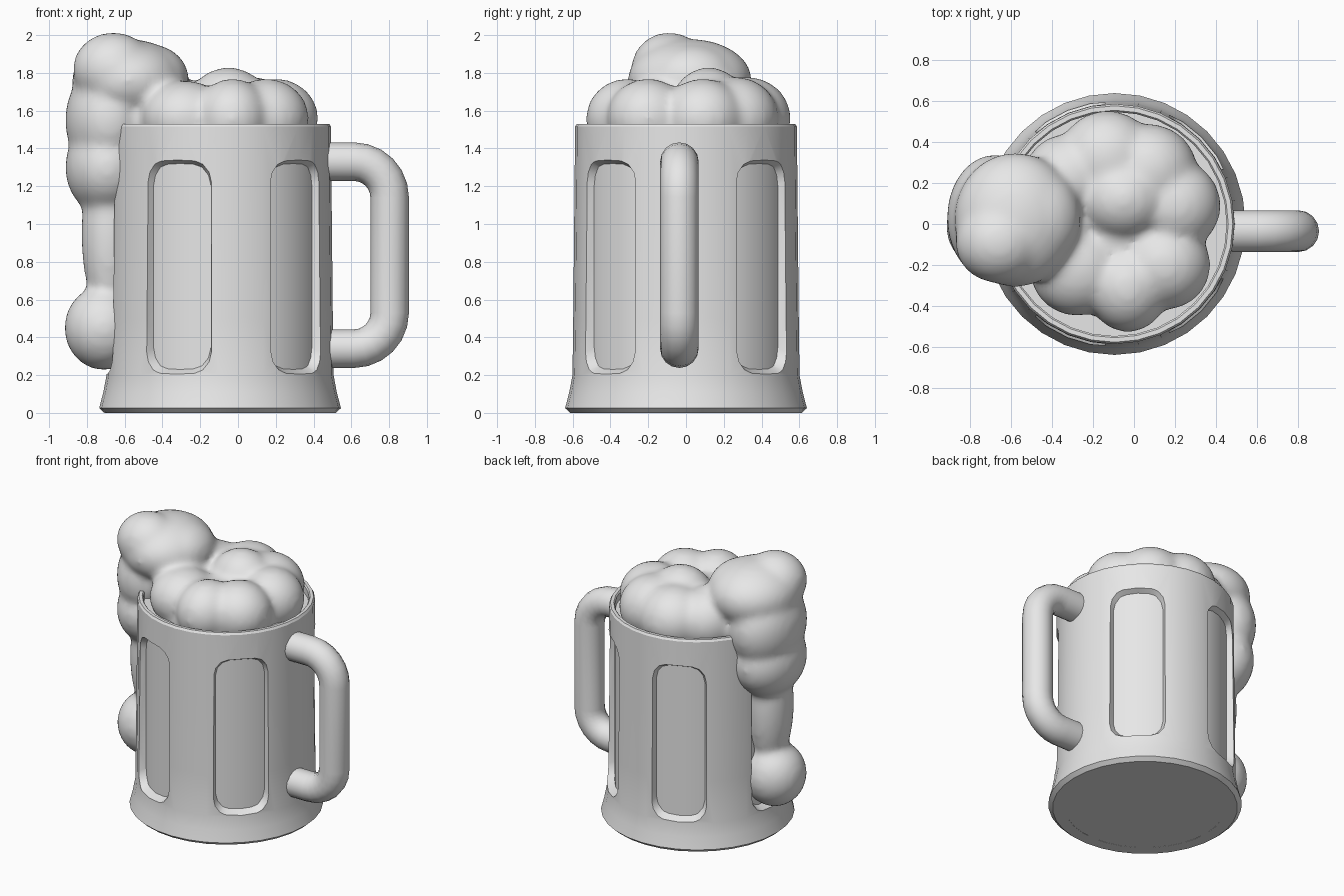
import bpy, bmesh, math
from mathutils import Vector, Matrix

if "Cube" in bpy.data.objects:
    bpy.data.objects.remove(bpy.data.objects["Cube"])

CX = -0.095          # mug axis
SEG = 32

grey = bpy.data.materials.new("plain grey")
grey.diffuse_color = (0.8, 0.8, 0.8, 1)
grey.use_nodes = True
grey.node_tree.nodes["Principled BSDF"].inputs["Base Color"].default_value = grey.diffuse_color


def make(name, bm):
    bmesh.ops.recalc_face_normals(bm, faces=bm.faces[:])
    me = bpy.data.meshes.new(name)
    bm.to_mesh(me)
    bm.free()
    ob = bpy.data.objects.new(name, me)
    bpy.context.collection.objects.link(ob)
    me.materials.append(grey)
    return ob


def select(ob):
    bpy.ops.object.select_all(action='DESELECT')
    ob.select_set(True)
    bpy.context.view_layer.objects.active = ob


def smooth(ob, deg=30):
    select(ob)
    bpy.ops.object.shade_smooth_by_angle(angle=math.radians(deg))


def bridge(bm, a, b):
    n = len(a)
    for i in range(n):
        j = (i + 1) % n
        bm.faces.new((a[i], a[j], b[j], b[i]))


def ring(bm, r, z):
    return [bm.verts.new((CX + r * math.cos(2 * math.pi * i / SEG),
                          r * math.sin(2 * math.pi * i / SEG), z)) for i in range(SEG)]


# mug wall: closed turned profile
profile = [(0.53, 0), (0.612, 0), (0.64, 0.025), (0.618, 0.11), (0.601, 0.2),
           (0.597, 0.5), (0.592, 1.0), (0.587, 1.515), (0.578, 1.53),
           (0.556, 1.53), (0.548, 1.52), (0.548, 0.1)]
bm = bmesh.new()
loops = [ring(bm, r, z) for r, z in profile]
for k in range(len(loops)):
    bridge(bm, loops[k], loops[(k + 1) % len(loops)])
mug = make("mug_wall", bm)

# panel cutters: tapered rounded slabs
bm = bmesh.new()


def slab_loop(bm, x, mat):
    w = 0.182 + 0.5 * (x - 0.56)
    h = 0.557 + 0.5 * (x - 0.575)
    c = 0.1
    pts = []
    for q, (sy, sz) in enumerate([(1, 1), (-1, 1), (-1, -1), (1, -1)]):
        for s in range(4):
            a = math.pi / 2 * (q + s / 3)
            pts.append((x, sy * (w - c) + c * math.cos(a),
                        0.775 + sz * (h - c) + c * math.sin(a)))
    return [bm.verts.new(mat @ Vector(p)) for p in pts]


for deg in (45, 112.5, 180, 247.5, 315):
    m = Matrix.Translation((CX, 0, 0)) @ Matrix.Rotation(math.radians(deg), 4, 'Z')
    a, b = slab_loop(bm, 0.46, m), slab_loop(bm, 0.7, m)
    bridge(bm, a, b)
    bm.faces.new(a)
    bm.faces.new(b)
cutter = make("panel_cutter", bm)
cutter.hide_render = True
mod = mug.modifiers.new("panels", 'BOOLEAN')
mod.operation = 'DIFFERENCE'
mod.solver = 'EXACT'
mod.object = cutter
select(mug)
bpy.ops.object.modifier_apply(modifier=mod.name)
bpy.data.objects.remove(cutter)
smooth(mug)

# drink filling the mug; its side forms the panel floors
bm = bmesh.new()
a, b = ring(bm, 0.551, 0.001), ring(bm, 0.551, 1.47)
bridge(bm, a, b)
bm.faces.new(a)
bm.faces.new(b)
smooth(make("mug_core", bm))

# handle: round tube along a bent path
path = [(0.44, 1.33)]
for k in range(7):
    t = math.pi / 2 * (1 - k / 6)
    path.append((0.613 + 0.19 * math.cos(t), 1.14 + 0.19 * math.sin(t)))
path += [(x, 1.67 - z) for x, z in reversed(path)]
bm = bmesh.new()
tube = []
for i, (x, z) in enumerate(path):
    p, n = path[max(i - 1, 0)], path[min(i + 1, len(path) - 1)]
    d = Vector((n[0] - p[0], 0, n[1] - p[1])).normalized()
    side = Vector((-d.z, 0, d.x))
    tube.append([bm.verts.new(Vector((x, -0.035, z)) + 0.102 * (
        side * math.cos(2 * math.pi * s / 16) + Vector((0, math.sin(2 * math.pi * s / 16), 0))))
        for s in range(16)])
for k in range(len(tube) - 1):
    bridge(bm, tube[k], tube[k + 1])
bm.faces.new(tube[0])
bm.faces.new(tube[-1])
smooth(make("handle", bm), 40)

# foam: overlapping blobs (centre, radii) fused and smoothed
blobs = [
    # head in the mug
    (0.20, 0.09, 1.56, .225, .225, .21), (0.15, -0.2, 1.56, .225, .22, .21),
    (-0.03, -0.31, 1.56, .2, .22, .21), (-0.28, -0.22, 1.56, .23, .23, .2),
    (-0.33, 0.2, 1.56, .22, .24, .22), (-0.13, 0.32, 1.56, .24, .235, .22),
    (0.07, 0.26, 1.56, .24, .23, .22), (-0.05, 0.12, 1.62, .22, .2, .21),
    (-0.4, 0.0, 1.56, .2, .3, .22), (-0.08, -0.05, 1.45, .42, .42, .25),
    # tall lump over the rim
    (-0.66, -0.09, 1.82, .215, .2, .195), (-0.58, 0.02, 1.76, .3, .33, .22),
    (-0.48, 0.03, 1.77, .22, .25, .185),
    # drip down the side
    (-0.68, 0.03, 1.55, .235, .31, .3), (-0.69, 0.02, 1.3, .225, .29, .26),
    (-0.68, 0.0, 0.95, .15, .17, .45), (-0.71, -0.01, 0.45, .21, .215, .225),
]
bm = bmesh.new()
for x, y, z, rx, ry, rz in blobs:
    m = Matrix.Translation((x, y, z)) @ Matrix.Diagonal((rx, ry, rz, 1))
    bmesh.ops.create_icosphere(bm, subdivisions=4, radius=1, matrix=m)
foam = make("foam", bm)
rm = foam.modifiers.new("fuse", 'REMESH')
rm.mode = 'VOXEL'
rm.voxel_size = 0.022
sm = foam.modifiers.new("soften", 'SMOOTH')
sm.factor = 0.5
sm.iterations = 14
select(foam)
bpy.ops.object.modifier_apply(modifier=rm.name)
bpy.ops.object.modifier_apply(modifier=sm.name)
foam.data.materials.clear()
foam.data.materials.append(grey)
bpy.ops.object.shade_smooth()
